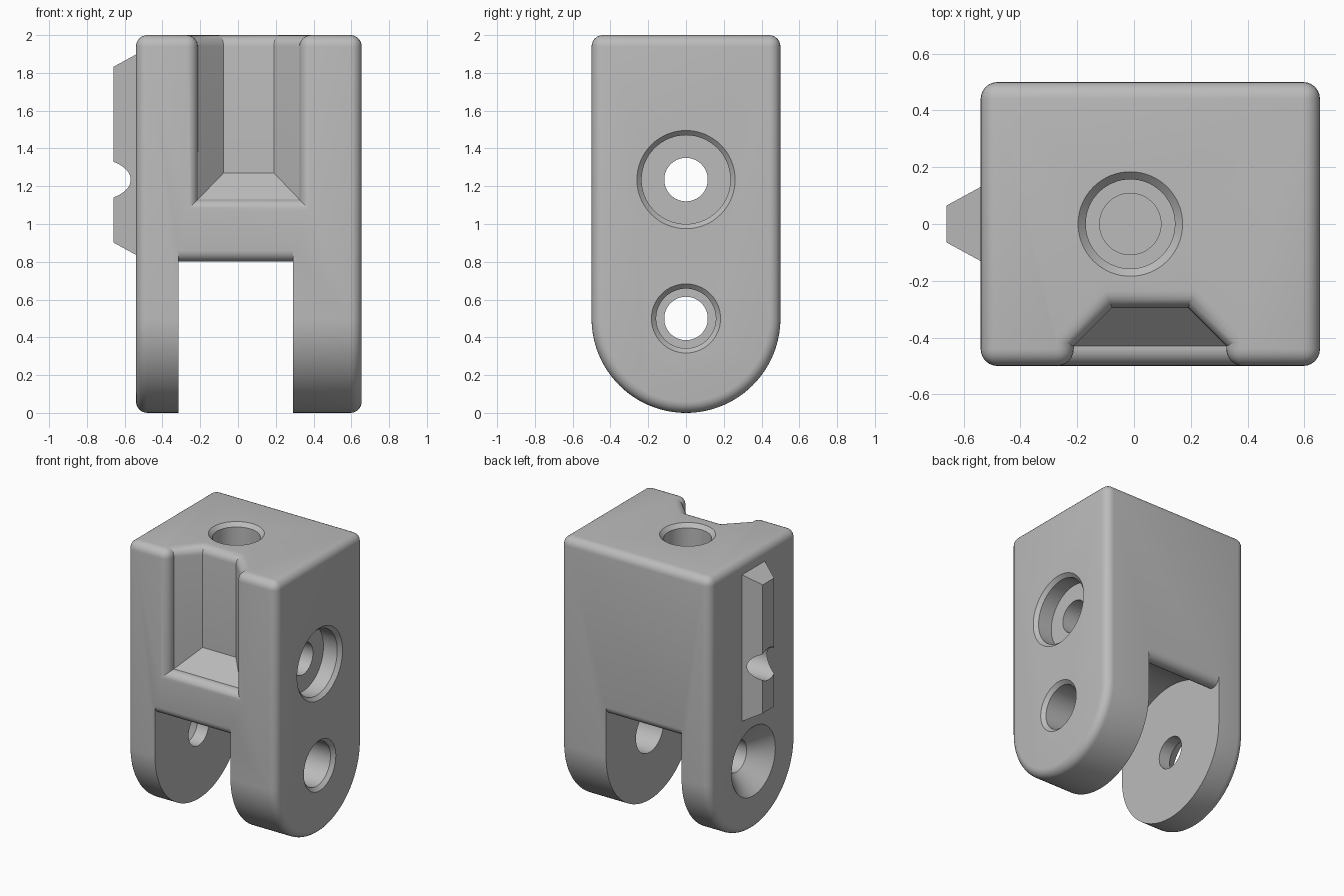
import bpy, bmesh
from math import sin, cos, pi, radians, atan2, hypot
from mathutils import Vector

cube = bpy.data.objects.get("Cube")
if cube:
    bpy.data.objects.remove(cube, do_unlink=True)

grey = bpy.data.materials.new("plain grey")
grey.use_nodes = True
grey.diffuse_color = (0.5, 0.5, 0.5, 1)
grey.node_tree.nodes["Principled BSDF"].inputs["Base Color"].default_value = (0.5, 0.5, 0.5, 1)


def loft(name, loops):
    """Closed solid through a row of matching point loops."""
    bm = bmesh.new()
    rows = [[bm.verts.new(p) for p in loop] for loop in loops]
    for a, b in zip(rows, rows[1:]):
        for i in range(len(a)):
            j = (i + 1) % len(a)
            bm.faces.new((a[i], a[j], b[j], b[i]))
    bm.faces.new(rows[0][::-1])
    bm.faces.new(rows[-1])
    bmesh.ops.recalc_face_normals(bm, faces=bm.faces)
    mesh = bpy.data.meshes.new(name)
    bm.to_mesh(mesh)
    bm.free()
    mesh.materials.append(grey)
    obj = bpy.data.objects.new(name, mesh)
    bpy.context.collection.objects.link(obj)
    return obj


def prism(name, profile, x0, x1):
    """Extrude a (y, z) profile along x."""
    return loft(name, [[(x, y, z) for y, z in profile] for x in (x0, x1)])


def drill(name, origin, direction, stations, sides=64):
    """Turned cutter from (depth, radius) stations along a direction."""
    d = Vector(direction)
    u = d.orthogonal().normalized()
    v = d.cross(u)
    angles = [2 * pi * i / sides for i in range(sides)]
    return loft(name, [[Vector(origin) + d * t + (u * cos(a) + v * sin(a)) * r
                        for a in angles] for t, r in stations])


def combine(target, tool, operation="DIFFERENCE"):
    mod = target.modifiers.new("combine", "BOOLEAN")
    mod.operation, mod.object, mod.solver = operation, tool, "EXACT"
    bpy.context.view_layer.objects.active = target
    bpy.ops.object.modifier_apply(modifier=mod.name)
    bpy.data.objects.remove(tool, do_unlink=True)


def arc(cy, cz, r, start, end, steps):
    return [(cy + r * cos(start + (end - start) * i / steps),
             cz + r * sin(start + (end - start) * i / steps)) for i in range(steps + 1)]


LEFT, RIGHT = 0.655, -0.54
ROUND = 0.06

# Body: square top, half-round foot
body = prism("clevis_body", [(0.5, 2), (-0.5, 2)] + arc(0, 0.5, 0.5, pi, 2 * pi, 64), RIGHT, LEFT)

# Front channel: tapered walls and sloping floor, open at the top
channel = [(-0.7, -0.212, 0.325, 1.13), (-0.43, -0.212, 0.325, 1.13), (-0.295, -0.077, 0.19, 1.27)]
combine(body, loft("channel_cutter", [[(a, y, z), (b, y, z), (b, y, 2.2), (a, y, 2.2)]
                                      for y, a, b, z in channel]))

# Round every sharp outer edge
bm = bmesh.new()
bm.from_mesh(body.data)
edges = [e for e in bm.edges if e.is_manifold and e.calc_face_angle_signed() > radians(60)]
bmesh.ops.bevel(bm, geom=edges, offset=ROUND, segments=6, profile=0.5,
                affect="EDGES", clamp_overlap=False)
bm.to_mesh(body.data)
bm.free()

# Fork slot: arched roof with rounded lips front and back
cy, cz = 0.5 - ROUND, 0.86
roof = hypot(cy, cz - 0.5) - ROUND
tilt = atan2(cz - 0.5, cy)
lip = arc(cy, cz, ROUND, 0, -pi + tilt, 10)
half = [(0.7, -0.1), (0.7, cz)] + lip + arc(0, 0.5, roof, tilt, pi / 2, 20)[1:]
slot = half + [(-y, z) for y, z in half[-2::-1]]
combine(body, prism("slot_cutter", slot, -0.315, 0.29))

# Locating rib on the right side
rib = [(-0.66, 0.065, 0.465), (-0.5, 0.152, 0.552)]
combine(body, loft("rib", [[(x, -w, 1.367 - h), (x, w, 1.367 - h), (x, w, 1.367 + h), (x, -w, 1.367 + h)]
                           for x, w, h in rib]), "UNION")

# Holes: upper cross bolt, pivot in each leg, stepped hole in the top
combine(body, drill("cross_bolt_cutter", (LEFT, 0, 1.235), (-1, 0, 0),
                    [(-0.025, 0.285), (0.025, 0.235), (0.135, 0.235), (0.135, 0.115), (1.5, 0.115)]))
combine(body, drill("left_pivot_cutter", (LEFT, 0, 0.5), (-1, 0, 0),
                    [(-0.025, 0.208), (0.025, 0.158), (0.6, 0.158)]))
combine(body, drill("right_pivot_cutter", (RIGHT, 0, 0.5), (1, 0, 0),
                    [(-0.02, 0.27), (0.135, 0.115), (0.6, 0.115)]))
combine(body, drill("top_hole_cutter", (-0.013, 0, 2), (0, 0, -1),
                    [(-0.027, 0.211), (0.027, 0.157), (0.4, 0.157), (0.4, 0.108), (0.55, 0.108)]))

# Smooth curved surfaces, keep hard edges
bpy.ops.object.select_all(action="DESELECT")
body.select_set(True)
bpy.context.view_layer.objects.active = body
bpy.ops.object.shade_smooth_by_angle(angle=radians(25))
